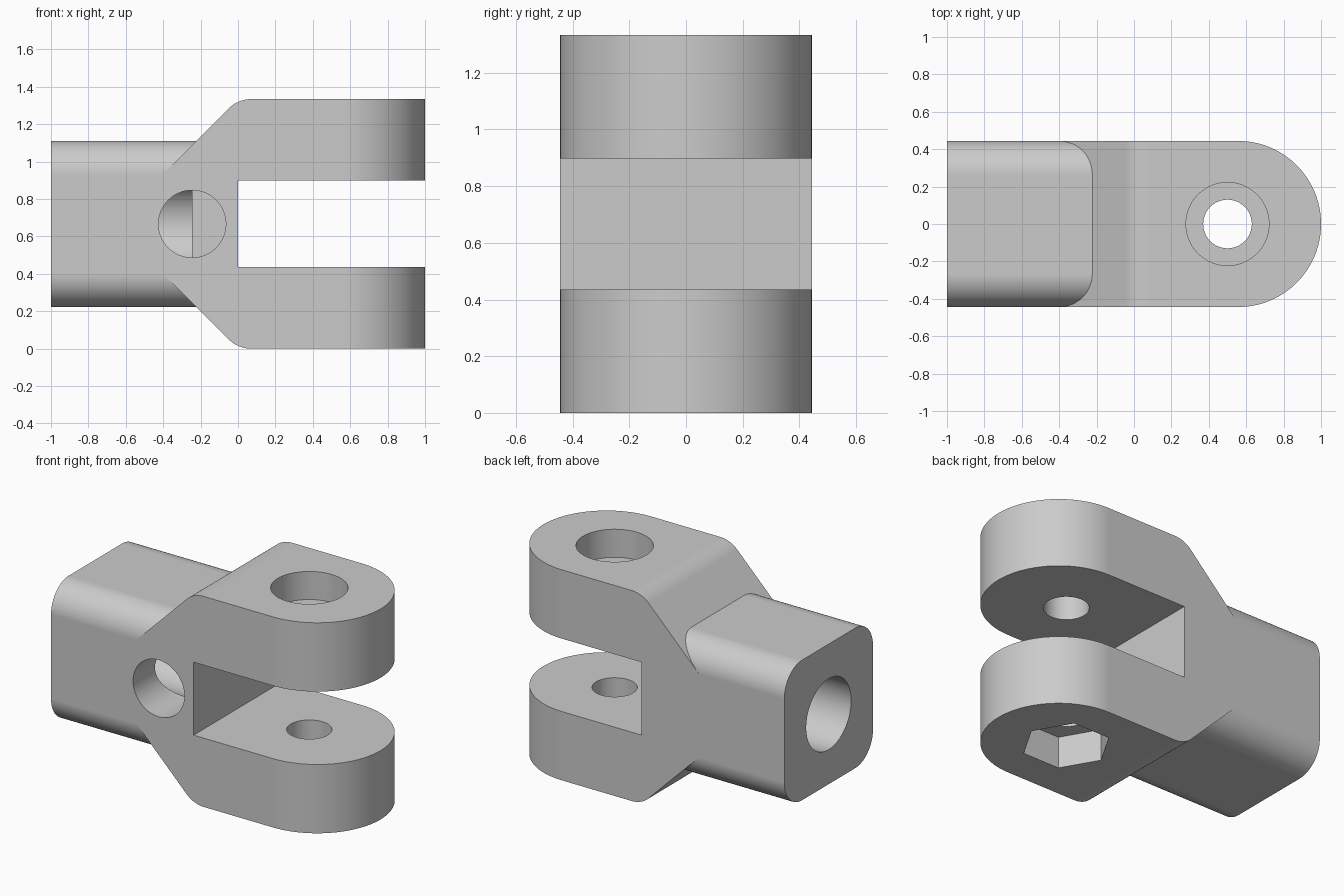
import bpy, bmesh
from math import sin, cos, pi, radians
from mathutils import Matrix, Vector

cube = bpy.data.objects.get("Cube")
if cube:
    bpy.data.objects.remove(cube, do_unlink=True)

HALF = 0.444          # half width of the part
MID = 0.667           # height of the shank axis
TOP = 2 * MID
PIN_X = 0.5           # pin hole position
SLOT = 0.231          # half height of the fork slot

metal = bpy.data.materials.new("plain grey")
metal.use_nodes = True
grey = (0.6, 0.6, 0.6, 1)
metal.diffuse_color = grey
metal.node_tree.nodes["Principled BSDF"].inputs["Base Color"].default_value = grey


def arc(cx, cy, r, start, end, steps=16):
    angles = [radians(start + (end - start) * i / steps) for i in range(steps + 1)]
    return [(cx + r * cos(a), cy + r * sin(a)) for a in angles]


def prism(name, outline, axis, low, high):
    """Extrude a 2D outline along an axis: x uses (y, z), y uses (x, z), z uses (x, y)."""
    place = {"x": lambda p: (low, p[0], p[1]),
             "y": lambda p: (p[0], low, p[1]),
             "z": lambda p: (p[0], p[1], low)}[axis]
    bm = bmesh.new()
    face = bm.faces.new([bm.verts.new(place(p)) for p in outline])
    grown = bmesh.ops.extrude_face_region(bm, geom=[face])
    shift = Vector([(high - low) * (a == axis) for a in "xyz"])
    bmesh.ops.translate(bm, vec=shift,
                        verts=[g for g in grown["geom"] if isinstance(g, bmesh.types.BMVert)])
    bmesh.ops.recalc_face_normals(bm, faces=bm.faces)
    mesh = bpy.data.meshes.new(name)
    bm.to_mesh(mesh)
    bm.free()
    mesh.materials.append(metal)
    obj = bpy.data.objects.new(name, mesh)
    bpy.context.collection.objects.link(obj)
    return obj


def combine(target, tool, operation):
    mod = target.modifiers.new(tool.name, "BOOLEAN")
    mod.operation, mod.solver, mod.object = operation, "EXACT", tool
    bpy.context.view_layer.objects.active = target
    bpy.ops.object.modifier_apply(modifier=mod.name)
    bpy.data.objects.remove(tool, do_unlink=True)


def circle(cx, cy, r, sides=64):
    return arc(cx, cy, r, 0, 360, sides)[:-1]


# Fork: side profile with rounded shoulders, mirrored about mid height
bend = 0.17
knee_x = bend * 0.4142
upper = [(1.2, TOP)] + arc(knee_x, TOP - bend, bend, 90, 135, 10) + [(-0.43, TOP - 0.43)]
profile = upper + [(x, TOP - z) for x, z in reversed(upper)]
body = prism("clevis_fork", profile, "y", -0.6, 0.6)

# Rounded fork end in plan
plan = [(-0.6, -HALF)] + arc(1 - HALF, 0, HALF, -90, 90, 64) + [(-0.6, HALF)]
combine(body, prism("plan_outline", plan, "z", -0.2, TOP + 0.2), "INTERSECT")

# Shank with rounded long edges
r = 0.178
k = HALF - r
section = []
for n, (sy, sz) in enumerate([(1, 1), (-1, 1), (-1, -1), (1, -1)]):
    section += arc(sy * k, MID + sz * k, r, 90 * n, 90 * n + 90)
combine(body, prism("shank", section, "x", -1, -0.1), "UNION")

# Slot between the fork arms
slot = [(0, MID - SLOT), (1.2, MID - SLOT), (1.2, MID + SLOT), (0, MID + SLOT)]
combine(body, prism("slot", slot, "y", -0.6, 0.6), "DIFFERENCE")

# Pin hole, round counterbore above, hexagonal pocket below
combine(body, prism("pin_hole", circle(PIN_X, 0, 0.13), "z", -0.2, TOP + 0.2), "DIFFERENCE")
combine(body, prism("counterbore", circle(PIN_X, 0, 0.222), "z", TOP - 0.178, TOP + 0.2), "DIFFERENCE")
combine(body, prism("hex_pocket", circle(PIN_X, 0, 0.256, 6), "z", -0.2, 0.2), "DIFFERENCE")

# Blind bore along the shank and blind inspection hole from the front
combine(body, prism("shank_bore", circle(0, MID, 0.225), "x", -1.2, -0.245), "DIFFERENCE")
combine(body, prism("inspection_hole", circle(-0.245, MID, 0.18), "y", -0.6, 0), "DIFFERENCE")

# Smooth the curved walls, keep the machined edges crisp
bpy.ops.object.select_all(action="DESELECT")
body.select_set(True)
bpy.context.view_layer.objects.active = body
bpy.ops.object.shade_smooth_by_angle(angle=radians(25))
weighted = body.modifiers.new("even_normals", "WEIGHTED_NORMAL")
weighted.keep_sharp = True
